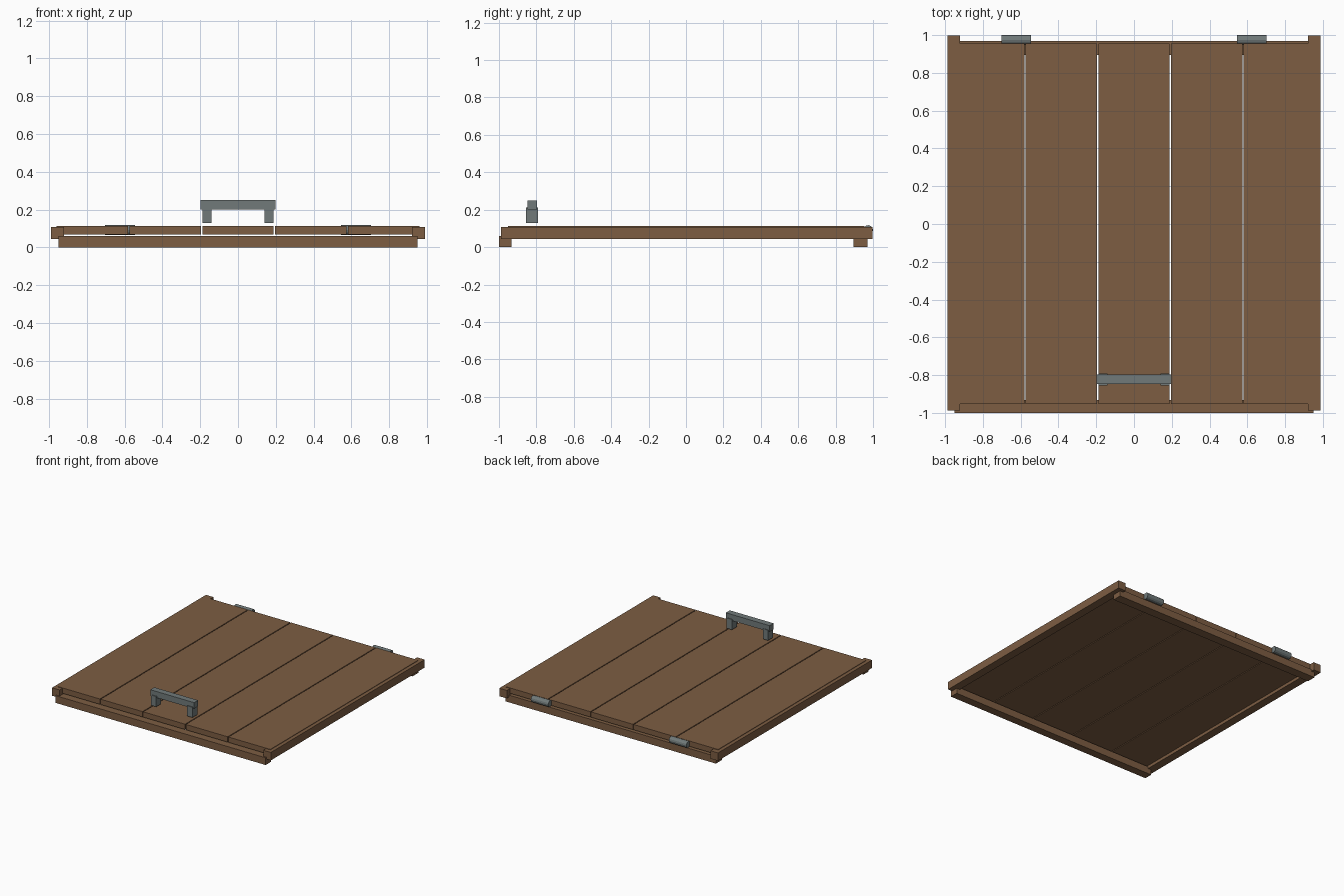
import bpy
import math

if "Cube" in bpy.data.objects:
    bpy.data.objects.remove(bpy.data.objects["Cube"])


def material(name, rgb):
    m = bpy.data.materials.new(name)
    m.diffuse_color = (*rgb, 1.0)
    m.use_nodes = True
    m.node_tree.nodes["Principled BSDF"].inputs["Base Color"].default_value = m.diffuse_color
    return m


wood = material("brown wood", (0.205, 0.11, 0.055))
iron = material("grey iron", (0.165, 0.195, 0.195))


def box(name, x, y, z, mat):
    """Box spanning the (min, max) ranges on each axis."""
    spans = (x, y, z)
    bpy.ops.mesh.primitive_cube_add(size=1, location=[(a + b) / 2 for a, b in spans])
    ob = bpy.context.object
    ob.name = name
    ob.scale = [b - a for a, b in spans]
    bpy.ops.object.transform_apply(location=False, rotation=False, scale=True)
    ob.data.materials.append(mat)
    return ob


# Five deck planks with narrow gaps
for i in range(5):
    cx = (i - 2) * 0.385
    box(f"plank_{i + 1}", (cx - 0.189, cx + 0.189), (-0.953, 0.955), (0.068, 0.112), wood)

# Cross battens under the planks
box("front_batten", (-0.95, 0.95), (-1.0, -0.933), (0.0, 0.059), wood)
box("back_batten", (-0.95, 0.95), (0.895, 0.97), (0.0, 0.059), wood)

for side, s in (("left", -1), ("right", 1)):
    # Side frame rails
    box(f"{side}_rail", sorted((s * 0.92, s * 0.988)), (-0.988, 0.998), (0.043, 0.108), wood)

    # Hinge barrels along the back edge
    bpy.ops.mesh.primitive_cylinder_add(
        vertices=12, radius=0.026, depth=0.157,
        location=(s * 0.624, 0.974, 0.091), rotation=(0, math.pi / 2, 0))
    hinge = bpy.context.object
    hinge.name = f"{side}_hinge"
    hinge.data.materials.append(iron)

    # Handle posts
    box(f"{side}_handle_post", sorted((s * 0.14, s * 0.187)), (-0.855, -0.792), (0.128, 0.212), iron)

# Handle grip
box("handle_grip", (-0.198, 0.198), (-0.848, -0.797), (0.2, 0.25), iron)
